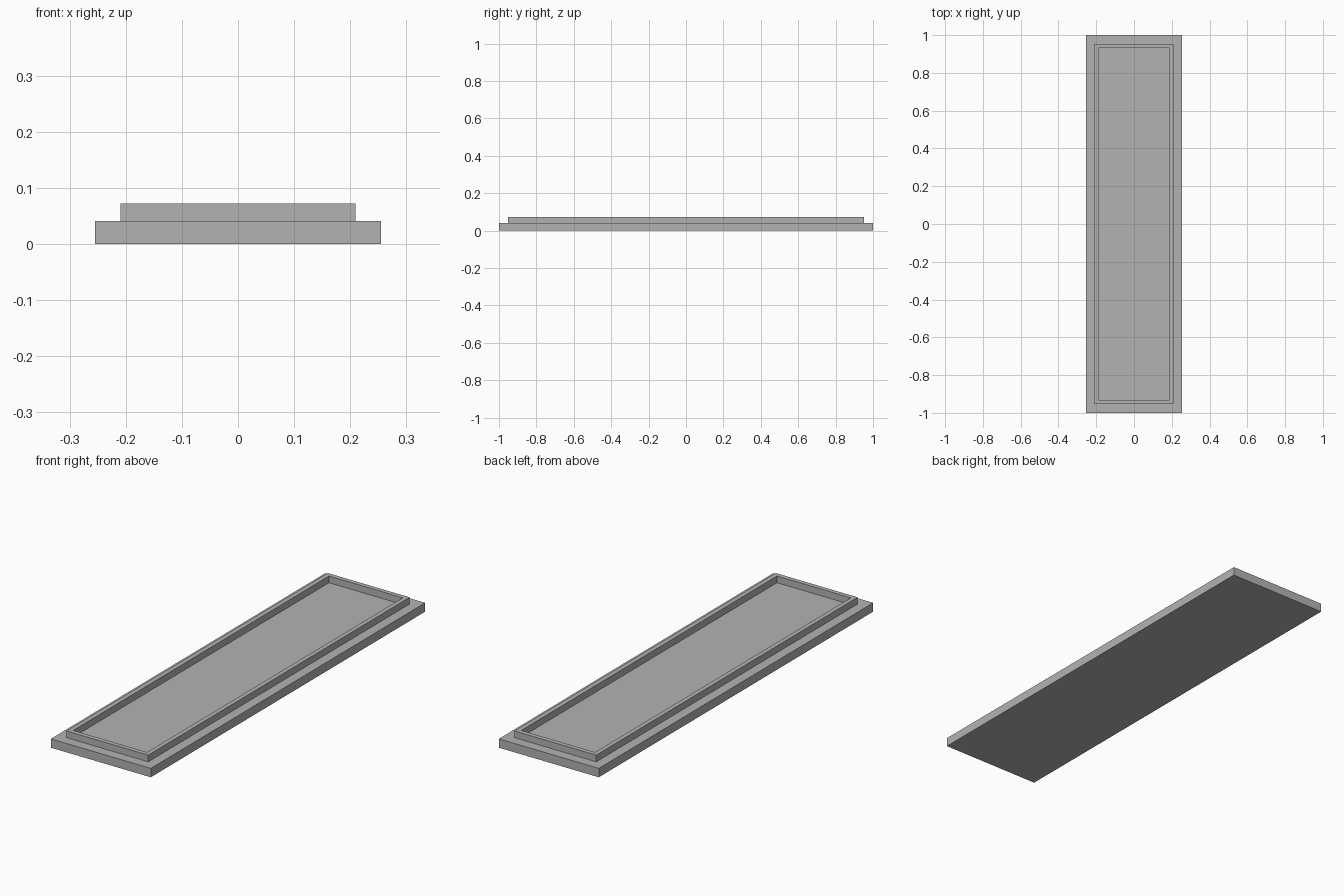
import bpy
import bmesh

cube = bpy.data.objects.get("Cube")
if cube:
    bpy.data.objects.remove(cube, do_unlink=True)

GREY = (0.45, 0.45, 0.45, 1.0)
mat = bpy.data.materials.new("plain_grey")
mat.use_nodes = True
mat.diffuse_color = GREY
mat.node_tree.nodes["Principled BSDF"].inputs["Base Color"].default_value = GREY

# Half sizes (x, y) of each rectangle and the heights of the steps
BASE = (0.255, 1.0)
RIM_OUTER = (0.209, 0.953)
RIM_INNER = (0.188, 0.932)
BASE_TOP, RIM_TOP = 0.041, 0.072


def stepped_tray(name, levels):
    """Join rectangles given as (half size, height) in order, capping both ends."""
    bm = bmesh.new()
    loops = []
    for (hx, hy), z in levels:
        corners = ((-hx, -hy), (hx, -hy), (hx, hy), (-hx, hy))
        loops.append([bm.verts.new((x, y, z)) for x, y in corners])
    for low, high in zip(loops, loops[1:]):
        for i in range(4):
            j = (i + 1) % 4
            bm.faces.new((low[i], low[j], high[j], high[i]))
    bm.faces.new(loops[0][::-1])
    bm.faces.new(loops[-1])
    bmesh.ops.recalc_face_normals(bm, faces=bm.faces[:])
    mesh = bpy.data.meshes.new(name)
    bm.to_mesh(mesh)
    bm.free()
    mesh.materials.append(mat)
    obj = bpy.data.objects.new(name, mesh)
    bpy.context.collection.objects.link(obj)
    return obj


# Flat slab with a thin raised rim around a sunken floor
stepped_tray("rimmed_slab", [
    (BASE, 0.0),
    (BASE, BASE_TOP),
    (RIM_OUTER, BASE_TOP),
    (RIM_OUTER, RIM_TOP),
    (RIM_INNER, RIM_TOP),
    (RIM_INNER, BASE_TOP),
])
